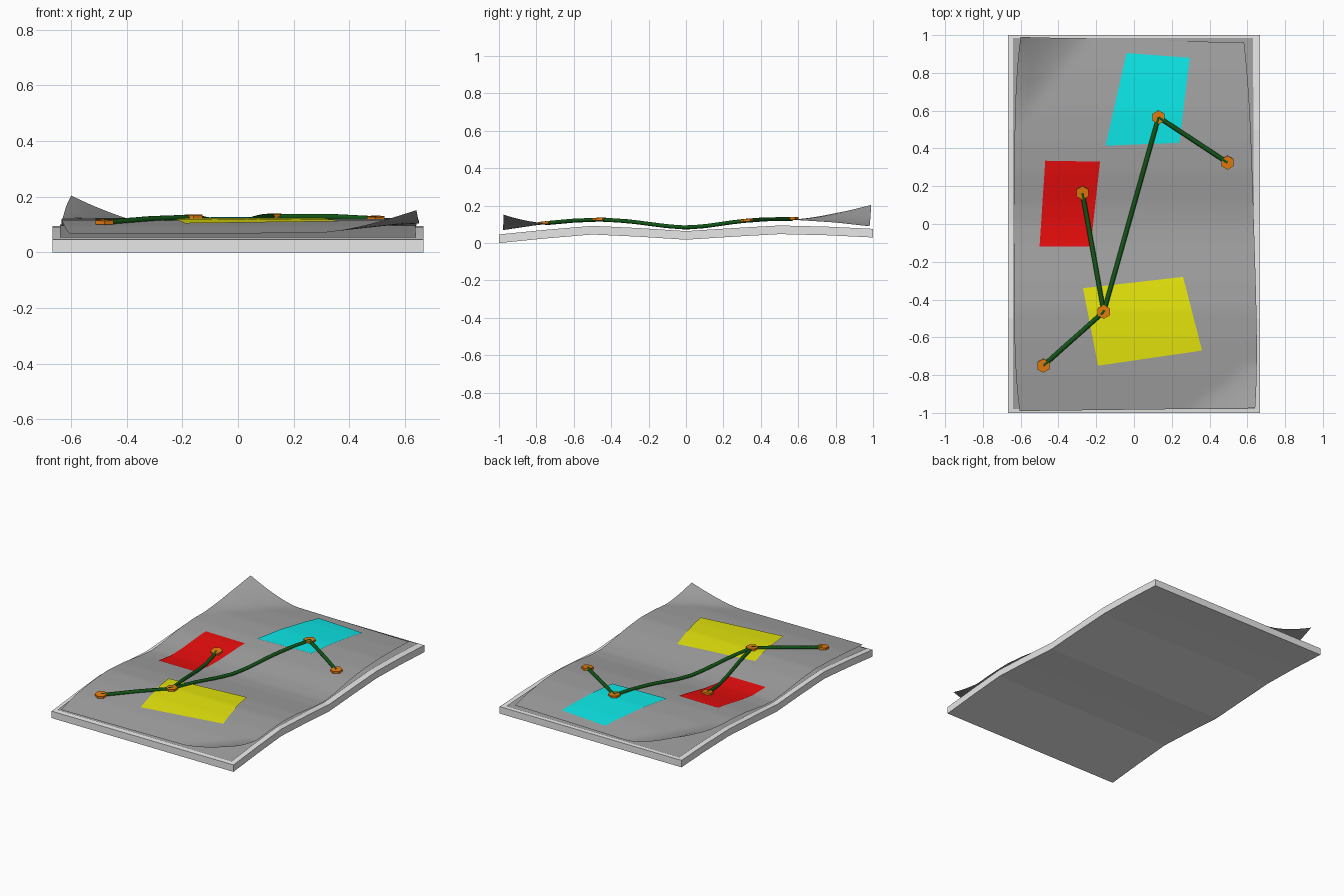
import bpy, bmesh
from mathutils import Vector

cube = bpy.data.objects.get("Cube")
if cube:
    bpy.data.objects.remove(cube)


def material(name, r, g, b):
    m = bpy.data.materials.new(name)
    m.use_nodes = True
    m.diffuse_color = (r, g, b, 1)
    m.node_tree.nodes["Principled BSDF"].inputs["Base Color"].default_value = (r, g, b, 1)
    return m


LIGHT_GREY = material("light grey", 0.8, 0.8, 0.8)
MID_GREY = material("mid grey", 0.36, 0.36, 0.36)
RED = material("red", 0.8, 0.004, 0.004)
YELLOW = material("yellow", 0.8, 0.8, 0.004)
CYAN = material("cyan", 0.004, 0.8, 0.8)
ORANGE = material("orange", 0.8, 0.2, 0.004)
GREEN = material("dark green", 0.006, 0.09, 0.008)

# Wave profiles along the length: (y, z)
BOARD = [(-1, 0), (-.75, .025), (-.5, .046), (-.25, .034), (0, .018),
         (.25, .034), (.5, .048), (.75, .042), (1, .03)]
SHEET = [(-1, .066), (-.8, .096), (-.6, .114), (-.45, .12), (-.3, .11), (-.1, .084), (0, .077),
         (.1, .084), (.28, .11), (.42, .121), (.6, .123), (.8, .11), (1, .088)]
THICK = 0.046


def lerp_profile(points, y):
    y = min(max(y, -1), 1)
    for (a, za), (b, zb) in zip(points, points[1:]):
        if y <= b:
            return za + (zb - za) * (y - a) / (b - a)


def curl(dx, dy, reach_x, reach_y, height):
    t = max(0, 1 - max(dx, 0) / reach_x - max(dy, 0) / reach_y)
    return height * t ** 1.5


def sheet_z(x, y):
    return (lerp_profile(SHEET, y)
            + curl(x + .6, .99 - y, .36, .45, .115)
            + curl(.64 - x, y + .975, .36, .26, .082))


def finish(bm, name, mat, smooth=True):
    mesh = bpy.data.meshes.new(name)
    bmesh.ops.recalc_face_normals(bm, faces=bm.faces)
    bm.to_mesh(mesh)
    bm.free()
    mesh.materials.append(mat)
    for p in mesh.polygons:
        p.use_smooth = smooth
    obj = bpy.data.objects.new(name, mesh)
    bpy.context.collection.objects.link(obj)
    return obj


def draped_grid(name, corners, height, mat, nu, nv):
    """Grid spanning four corners (back left, back right, front right, front left)."""
    bl, br, fr, fl = [Vector(c) for c in corners]
    bm = bmesh.new()
    rows = []
    for j in range(nv + 1):
        left, right = fl.lerp(bl, j / nv), fr.lerp(br, j / nv)
        row = []
        for i in range(nu + 1):
            p = left.lerp(right, i / nu)
            row.append(bm.verts.new((p.x, p.y, height(p.x, p.y))))
        rows.append(row)
    for r0, r1 in zip(rows, rows[1:]):
        for i in range(nu):
            bm.faces.new((r0[i], r0[i + 1], r1[i + 1], r1[i]))
    obj = finish(bm, name, mat)
    if obj.data.polygons[0].normal.z < 0:
        obj.data.flip_normals()
    return obj


# Wavy backing board
bm = bmesh.new()
outline = [(y, z) for y, z in BOARD] + [(y, z + THICK) for y, z in reversed(BOARD)]
side = bm.faces.new([bm.verts.new((-.667, y, z)) for y, z in outline])
ext = bmesh.ops.extrude_face_region(bm, geom=[side])
moved = [v for v in ext["geom"] if isinstance(v, bmesh.types.BMVert)]
bmesh.ops.translate(bm, verts=moved, vec=(1.334, 0, 0))
finish(bm, "backing_board", LIGHT_GREY, smooth=False)

# Lower sheet lying close to the board
draped_grid("lower_sheet", [(-.64, .985), (.63, .985), (.64, -.98), (-.64, -.98)],
            lambda x, y: lerp_profile(BOARD, y) + THICK + .006, MID_GREY, 1, 48)

# Upper sheet with two curled corners; its left side bows outward
upper = draped_grid("upper_sheet", [(-.6, .99), (.58, .96), (.64, -.975), (-.605, -.99)],
                    sheet_z, MID_GREY, 36, 80)
for v in upper.data.vertices:
    bow = max(0, 1 - (v.co.y / .99) ** 4)
    v.co.x += (.036 if v.co.x < 0 else .025) * bow * min(1, abs(v.co.x) / .6)
    if v.co.x < 0:
        v.co.x -= 2 * .036 * bow * min(1, abs(v.co.x) / .6)
    v.co.z = sheet_z(v.co.x, v.co.y)

# Coloured notes
NOTES = {
    "red_note": (RED, [(-.47, .335), (-.18, .33), (-.23, -.12), (-.5, -.12)]),
    "cyan_note": (CYAN, [(-.04, .905), (.295, .88), (.24, .43), (-.15, .415)]),
    "yellow_note": (YELLOW, [(-.27, -.34), (.26, -.28), (.36, -.67), (-.19, -.75)]),
}
for name, (mat, corners) in NOTES.items():
    draped_grid(name, corners, lambda x, y: sheet_z(x, y) + .004, mat, 10, 20)

# Hexagonal pins, tilted to the surface
PINS = [Vector(p) for p in ((-.48, -.75), (-.16, -.465), (-.273, .165), (.13, .565), (.495, .325))]
for n, p in enumerate(PINS):
    slope = (sheet_z(p.x, p.y + .03) - sheet_z(p.x, p.y - .03)) / .06
    bpy.ops.mesh.primitive_cylinder_add(vertices=6, radius=.037, depth=.014,
                                        location=(p.x, p.y, sheet_z(p.x, p.y) + .009),
                                        rotation=(slope, 0, 0))
    pin = bpy.context.object
    pin.name = f"pin_{n + 1}"
    pin.data.materials.append(ORANGE)

# Strings following the sheet between pins
for n, (a, b) in enumerate([(0, 1), (1, 2), (1, 3), (3, 4)]):
    curve = bpy.data.curves.new(f"string_{n + 1}", "CURVE")
    curve.dimensions = "3D"
    curve.bevel_depth = .012
    curve.bevel_resolution = 1
    curve.use_fill_caps = True
    line = curve.splines.new("POLY")
    steps = 16
    line.points.add(steps)
    for i, point in enumerate(line.points):
        q = PINS[a].lerp(PINS[b], i / steps)
        point.co = (q.x, q.y, sheet_z(q.x, q.y) + .006, 1)
    curve.materials.append(GREEN)
    bpy.context.collection.objects.link(bpy.data.objects.new(f"string_{n + 1}", curve))
